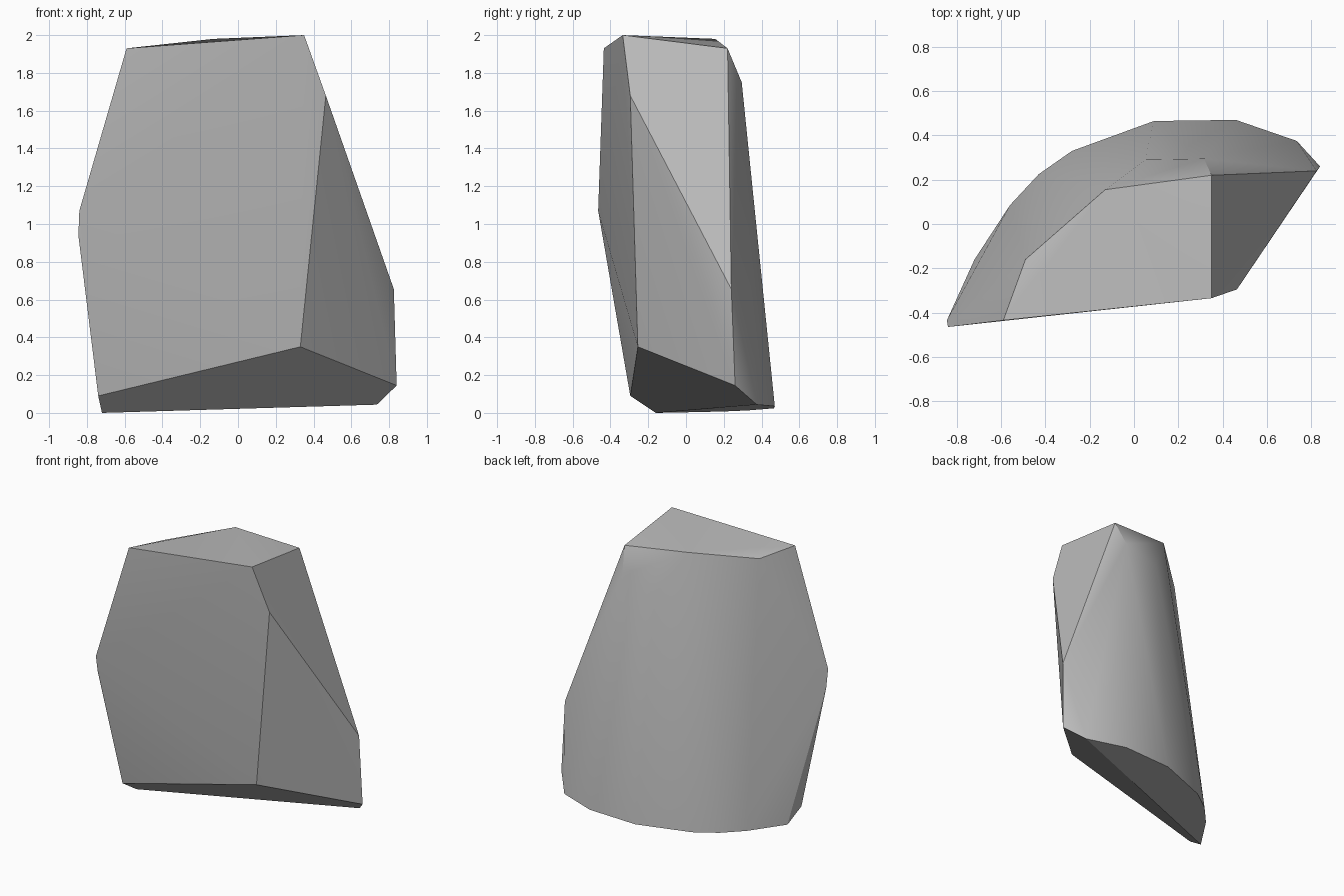
import bpy
import bmesh
import math

default_cube = bpy.data.objects.get("Cube")
if default_cube:
    bpy.data.objects.remove(default_cube, do_unlink=True)


def make_material(name, colour):
    material = bpy.data.materials.new(name)
    material.use_nodes = True
    material.diffuse_color = colour
    shader = material.node_tree.nodes["Principled BSDF"]
    shader.inputs["Base Color"].default_value = colour
    shader.inputs["Roughness"].default_value = 0.9
    return material


def base_height(x):
    """The underside rises gently from one end to the other."""
    return 0.03 * (x + 0.72)


def make_hull(name, corners, material):
    """Wrap a convex stone around its corner points."""
    bm = bmesh.new()
    for corner in corners:
        bm.verts.new(corner)
    hull = bmesh.ops.convex_hull(bm, input=bm.verts[:])
    spare = {v for v in hull["geom_interior"] + hull["geom_unused"]
             if isinstance(v, bmesh.types.BMVert)}
    bmesh.ops.delete(bm, geom=list(spare), context="VERTS")
    bmesh.ops.recalc_face_normals(bm, faces=bm.faces[:])
    mesh = bpy.data.meshes.new(name)
    bm.to_mesh(mesh)
    bm.free()
    mesh.materials.append(material)
    stone = bpy.data.objects.new(name, mesh)
    bpy.context.collection.objects.link(stone)
    return stone


# Curved outline of the underside, swept around the rounded back
base_outline = [(-.72, -.16), (-.56, .085), (-.43, .225), (-.28, .33),
                (.09, .465), (.46, .47), (.735, .375)]
base_ring = [(x, y, base_height(x)) for x, y in base_outline]

# Slanted top cut, from the front edge round to the back
top_ring = [(-.59, -.435, 1.93), (.35, -.335, 2), (.35, .22, 1.93),
            (-.13, .155, 1.98), (-.49, -.16, 1.91)]

# Small chip below the top of the rounded back
back_shoulder = [(.316, .295, 1.75), (.05, .29, 1.68)]

# Blunt end on the model's right
right_end = [(-.84, -.465, 1.07), (-.845, -.435, .94), (-.74, -.295, .09)]

# Broken facets on the model's left and the undercut at the front
left_facets = [(.465, -.295, 1.68), (.33, -.255, .35),
               (.825, .24, .655), (.84, .26, .145)]

stone_grey = make_material("stone grey", (0.5, 0.5, 0.5, 1))
rock = make_hull("rock_slab",
                 base_ring + top_ring + back_shoulder + right_end + left_facets,
                 stone_grey)

# Soft shading on the rounded back, crisp edges between broken faces
bpy.ops.object.select_all(action="DESELECT")
rock.select_set(True)
bpy.context.view_layer.objects.active = rock
bpy.ops.object.shade_smooth_by_angle(angle=math.radians(30))
